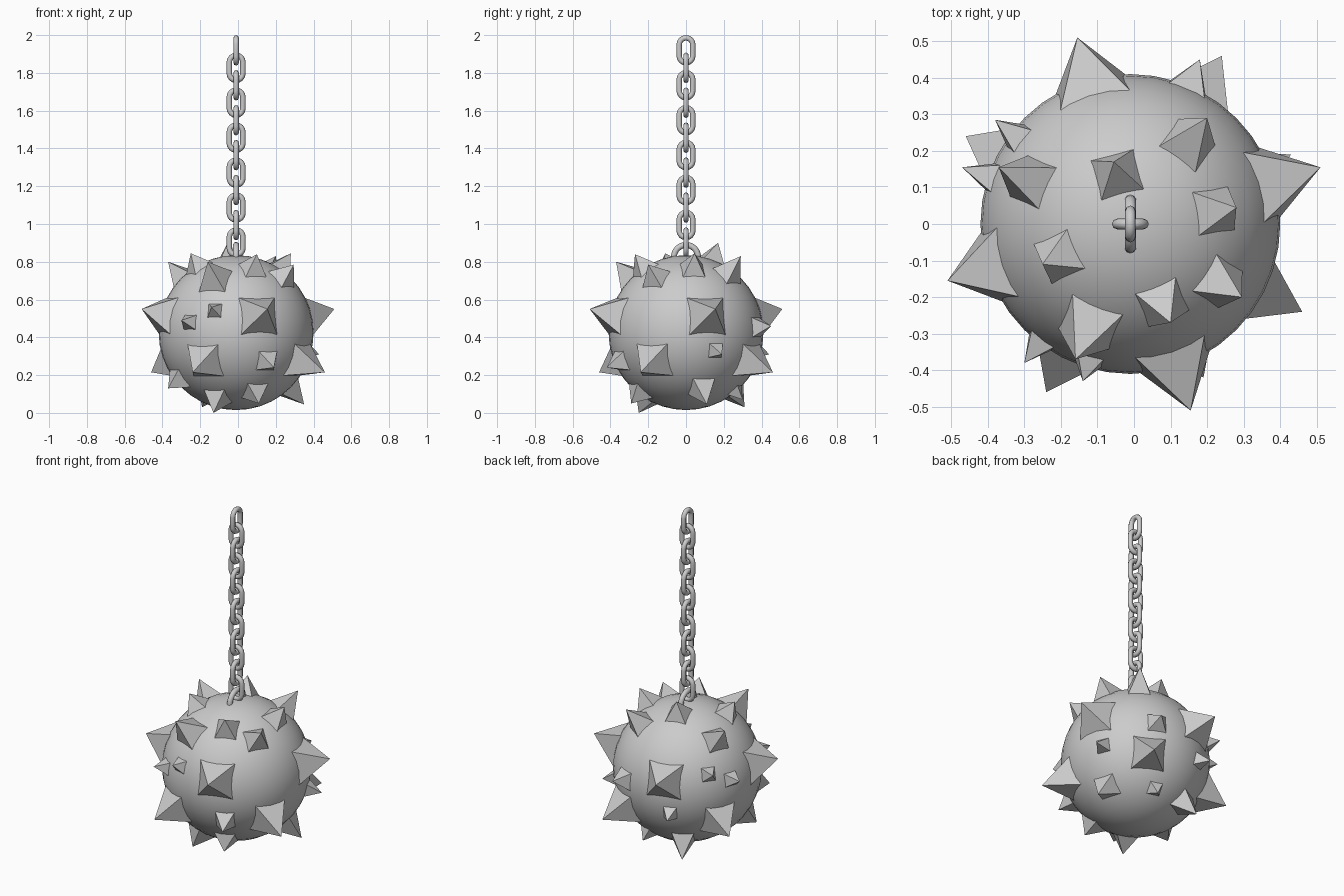
import bpy, math
from mathutils import Vector, Matrix

if "Cube" in bpy.data.objects:
    bpy.data.objects.remove(bpy.data.objects["Cube"])

CENTRE = Vector((-0.01, 0, 0.425))
R = 0.41


def smooth(ob, angle=40):
    bpy.ops.object.select_all(action='DESELECT')
    ob.select_set(True)
    bpy.context.view_layer.objects.active = ob
    bpy.ops.object.shade_smooth_by_angle(angle=math.radians(angle))


# Iron ball
bpy.ops.mesh.primitive_uv_sphere_add(segments=40, ring_count=20, radius=R, location=CENTRE)
ball = bpy.context.object
ball.name = "ball"
smooth(ball)


# Four-sided spike pointing outwards from the ball centre to its tip
def spike(tip, half, name):
    d = Vector(tip) - CENTRE
    base = math.sqrt(R * R - 2 * half * half) - 0.01
    depth = d.length - base
    bpy.ops.mesh.primitive_cone_add(vertices=4, radius1=half * math.sqrt(2) * 1.05,
                                    radius2=0, depth=depth)
    ob = bpy.context.object
    ob.name = name
    ob.matrix_world = (Matrix.Translation(CENTRE + d.normalized() * (base + depth / 2))
                       @ d.to_track_quat('Z', 'Y').to_matrix().to_4x4()
                       @ Matrix.Rotation(math.pi / 4, 4, 'Z'))


# Two rings of four large spikes
for i in range(4):
    turn = Matrix.Rotation(i * math.pi / 2, 4, 'Z')
    spike(turn @ Vector((0.51, 0.155, 0.55)), 0.1, "large_spike_upper")
    spike(turn @ Vector((0.46, -0.24, 0.215)), 0.09, "large_spike_lower")

# Medium spikes around the top and bottom
medium = [(-0.055, 0.17, 0.90), (0.20, 0.29, 0.83), (0.28, 0.045, 0.845),
          (0.295, -0.20, 0.785), (0.10, -0.27, 0.84), (-0.25, -0.11, 0.845),
          (-0.37, 0.155, 0.80), (0.35, 0.11, 0.045), (0.11, -0.29, 0.05),
          (-0.13, -0.25, 0.0), (-0.37, -0.15, 0.13), (-0.19, 0.31, 0.03)]
for tip in medium:
    spike(tip, 0.062, "medium_spike")
spike((-0.16, -0.37, 0.80), 0.075, "medium_spike")

# Small spikes round the middle
small = [(-0.30, -0.38, 0.49), (-0.14, -0.43, 0.56), (-0.38, 0.285, 0.58),
         (-0.47, 0.155, 0.52), (0.43, 0.19, 0.31), (-0.18, 0.44, 0.31),
         (0.08, 0.30, 0.07)]
for tip in small:
    spike(tip, 0.04, "small_spike")
spike((0.19, -0.42, 0.24), 0.055, "small_spike")
spike((0.18, 0.45, 0.46), 0.055, "small_spike")


# Chain link: stadium path bevelled into round wire
def link(z, sideways):
    w, s, wire, n = 0.036, 0.03, 0.0145, 8
    pts = []
    for k, sign in ((0, 1), (math.pi, -1)):
        for i in range(n + 1):
            a = k + math.pi * i / n
            pts.append((w * math.cos(a), 0, sign * s + w * math.sin(a)))
    cu = bpy.data.curves.new("chain_link", 'CURVE')
    cu.dimensions = '3D'
    cu.bevel_depth = wire
    cu.bevel_resolution = 2
    sp = cu.splines.new('POLY')
    sp.points.add(len(pts) - 1)
    for p, co in zip(sp.points, pts):
        p.co = (*co, 1)
    sp.use_cyclic_u = True
    sp.use_smooth = True
    ob = bpy.data.objects.new("chain_link", cu)
    bpy.context.collection.objects.link(ob)
    ob.location = (CENTRE.x, 0, z)
    ob.rotation_euler.z = math.pi / 2 if sideways else 0


for i in range(12):
    link(1.9195 - 0.0925 * i, i % 2 == 0)

# Mounting ring sunk into the ball
bpy.ops.mesh.primitive_torus_add(major_radius=0.064, minor_radius=0.016, major_segments=24,
                                 minor_segments=10, location=(CENTRE.x, 0, 0.825),
                                 rotation=(0, math.pi / 2, 0))
ring = bpy.context.object
ring.name = "mounting_ring"
smooth(ring, 60)
